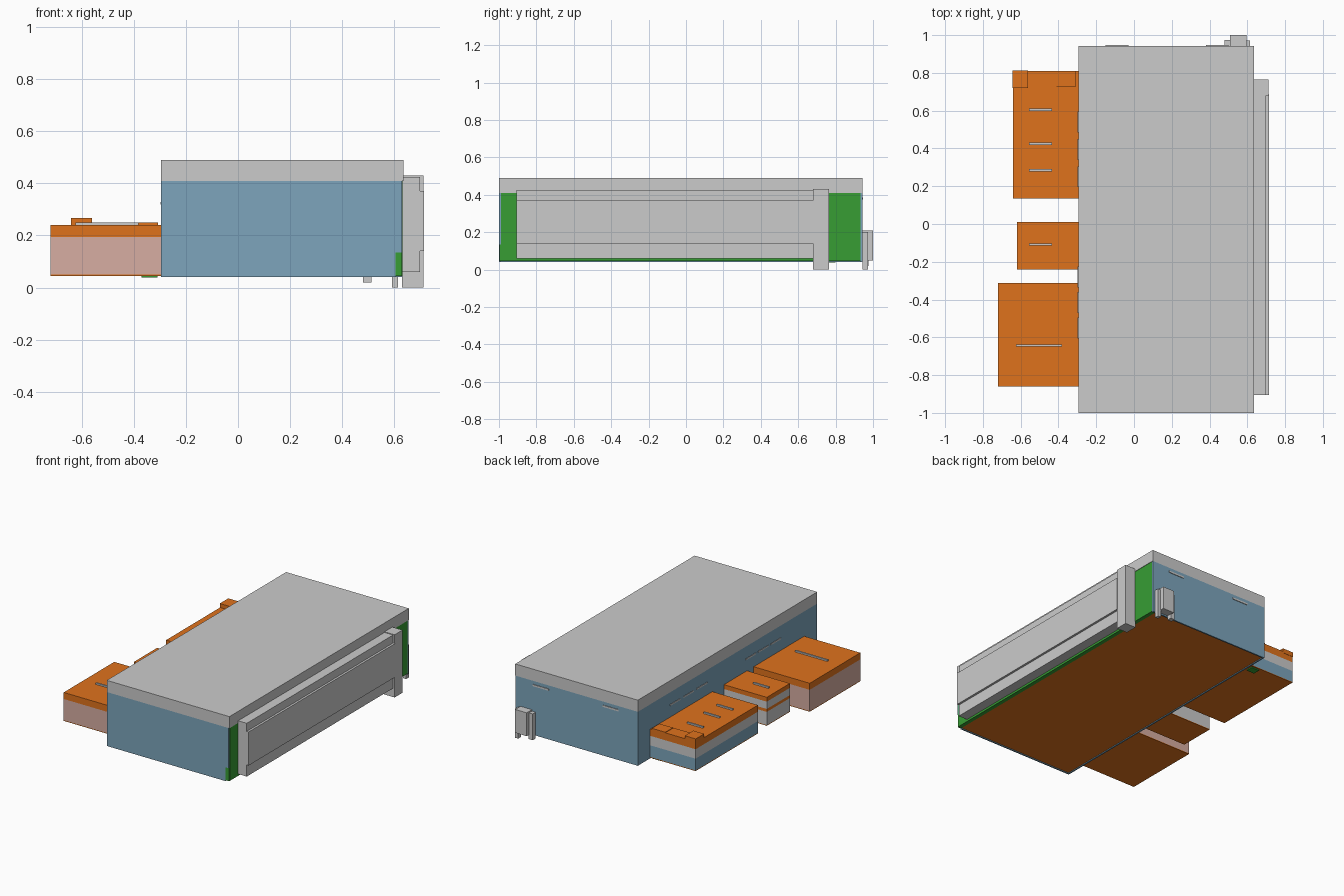
import bpy

if "Cube" in bpy.data.objects:
    bpy.data.objects.remove(bpy.data.objects["Cube"])

def material(name, rgb):
    m = bpy.data.materials.new(name)
    m.diffuse_color = (*rgb, 1)
    m.use_nodes = True
    m.node_tree.nodes["Principled BSDF"].inputs["Base Color"].default_value = m.diffuse_color
    return m

ORANGE = material("orange", (0.74, 0.17, 0.012))
BLUE = material("blue", (0.205, 0.376, 0.503))
GREEN = material("green", (0.038, 0.337, 0.034))
CLAY = material("clay", (0.68, 0.42, 0.36))

def box(name, x, y, z, mat=None):
    """Box from three (min, max) ranges."""
    verts = [(a, b, c) for a in x for b in y for c in z]
    faces = [(0, 1, 3, 2), (4, 6, 7, 5), (0, 4, 5, 1),
             (2, 3, 7, 6), (0, 2, 6, 4), (1, 5, 7, 3)]
    me = bpy.data.meshes.new(name)
    me.from_pydata(verts, [], faces)
    ob = bpy.data.objects.new(name, me)
    bpy.context.collection.objects.link(ob)
    if mat:
        me.materials.append(mat)
    return ob

def prism(name, outline, y, mat=None):
    """Extrude an (x, z) outline along y."""
    n = len(outline)
    verts = [(px, yy, pz) for yy in y for px, pz in outline]
    faces = [tuple(range(n)), tuple(range(2 * n - 1, n - 1, -1))]
    faces += [(i, i + n, (i + 1) % n + n, (i + 1) % n) for i in range(n)]
    me = bpy.data.meshes.new(name)
    me.from_pydata(verts, [], faces)
    ob = bpy.data.objects.new(name, me)
    bpy.context.collection.objects.link(ob)
    if mat:
        me.materials.append(mat)
    return ob

W, E, S, N = -0.295, 0.635, -1.0, 0.943

# Main hall: roof, floor and walls
box("roof", (W, E), (S, N), (0.41, 0.49))
box("floor", (W + 0.01, 0.605), (S + 0.01, N - 0.01), (0.045, 0.055), ORANGE)
box("west_wall", (W, W + 0.01), (S + 0.01, N - 0.01), (0.04, 0.41), BLUE)
notched = [(W, 0.04), (0.605, 0.04), (0.605, 0.135), (0.63, 0.135), (0.63, 0.41), (W, 0.41)]
prism("front_wall", notched, (S, S + 0.01), BLUE)
box("back_wall", (W, 0.632), (N - 0.01, N), (0.04, 0.41), BLUE)
box("east_wall", (0.605, 0.632), (S + 0.01, N - 0.01), (0.045, 0.41), GREEN)
box("corner_block", (0.605, 0.63), (S + 0.002, S + 0.01), (0.045, 0.135), GREEN)

# Slit windows
for y in (0.54, 0.395, 0.25, -0.28, -0.415, -0.55):
    box("west_slit", (W - 0.003, W), (y - 0.055, y + 0.055), (0.318, 0.328))
for x in (0.44, -0.09):
    box("back_slit", (x - 0.06, x + 0.06), (N, N + 0.004), (0.375, 0.387))

# Side annexes: x edge, y range, stacked layers (top height, material), vents
annexes = [
    ("north_annex", -0.64, (0.135, 0.81),
     [(0.05, ORANGE), (0.13, BLUE), (0.195, None), (0.24, ORANGE)],
     (-0.555, -0.435), (0.605, 0.425, 0.285)),
    ("middle_annex", -0.62, (-0.24, 0.01),
     [(0.05, ORANGE), (0.14, None), (0.16, ORANGE), (0.21, None), (0.24, ORANGE)],
     (-0.555, -0.435), (-0.108,)),
    ("south_annex", -0.72, (-0.86, -0.312),
     [(0.05, ORANGE), (0.195, CLAY), (0.24, ORANGE)],
     (-0.625, -0.382), (-0.643,)),
]
for name, edge, yr, layers, vent_x, vents in annexes:
    low = 0.045
    for top, mat in layers:
        box(name + "_layer", (edge, W), yr, (low, top), mat)
        low = top
    for y in vents:
        box(name + "_vent", vent_x, (y - 0.006, y + 0.006), (0.24, 0.25))

# Rooftop blocks on the north annex
for x0, x1, y0, y1, top in ((-0.642, -0.56, 0.72, 0.812, 0.267),
                            (-0.56, -0.41, 0.72, 0.81, 0.246),
                            (-0.41, -0.308, 0.727, 0.81, 0.25)):
    box("rooftop_block", (x0, x1), (y0, y1), (0.235, top), ORANGE)
box("underside_block", (-0.37, -0.31), (0.75, 0.8), (0.038, 0.046), GREEN)

# Long stepped canopy on the east side, with its end column
step = [(0.632, 0.06), (0.7, 0.06), (0.7, 0.14), (0.715, 0.14),
        (0.715, 0.37), (0.7, 0.37), (0.7, 0.425), (0.632, 0.425)]
prism("side_canopy", step, (-0.905, 0.685))
box("side_column", (0.63, 0.712), (0.68, 0.765), (0.0, 0.43))

# Porch on the back wall
box("porch_box", (0.508, 0.595), (N, 1.0), (0.05, 0.21))
box("porch_post_inner", (0.48, 0.512), (N, 0.975), (0.02, 0.2))
box("porch_post_outer", (0.592, 0.615), (N, 0.972), (0.0, 0.2))
